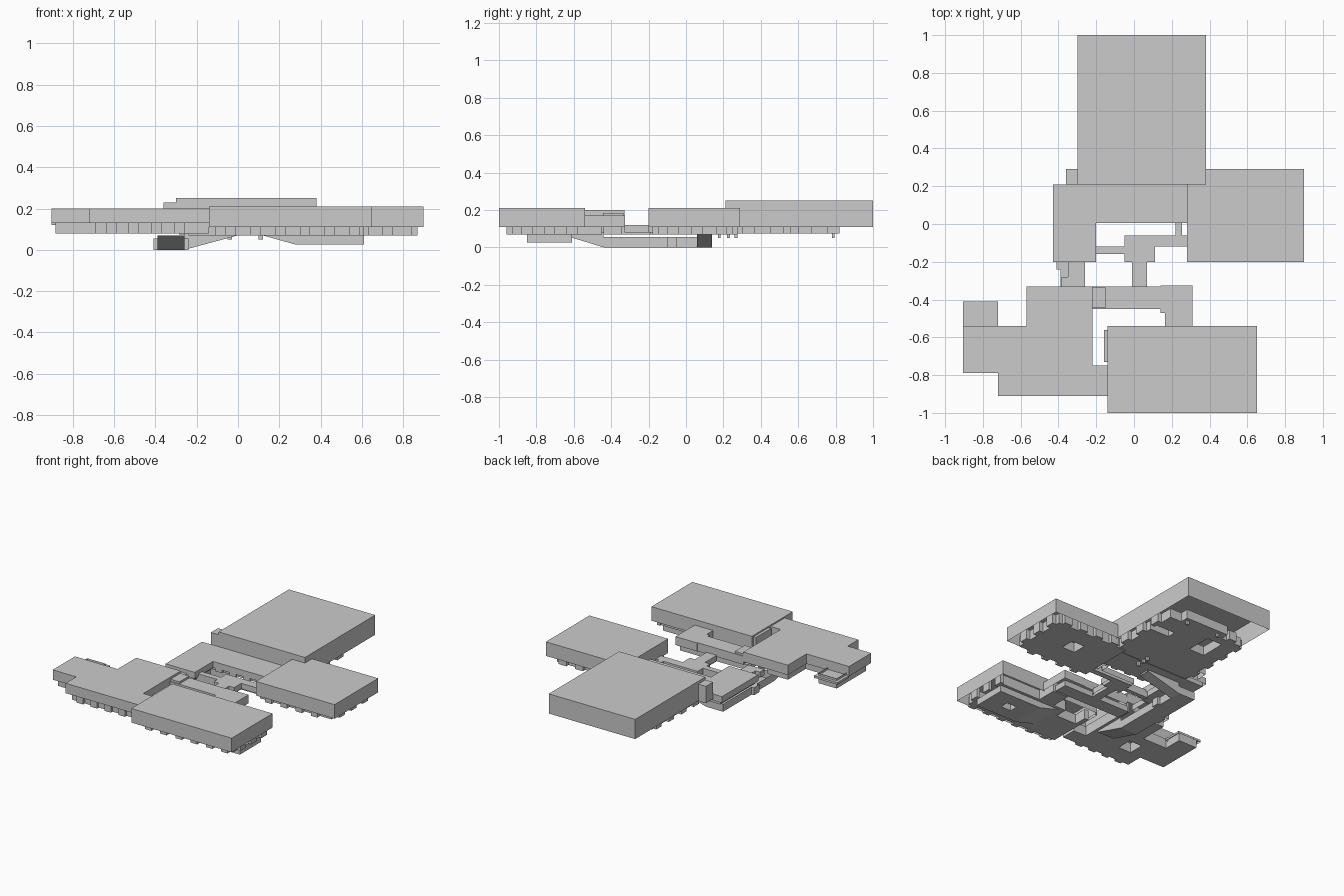
import bpy, bmesh

if "Cube" in bpy.data.objects:
    bpy.data.objects.remove(bpy.data.objects["Cube"])


def make_object(name, bm):
    bmesh.ops.remove_doubles(bm, verts=bm.verts, dist=1e-5)
    bmesh.ops.dissolve_limit(bm, angle_limit=0.01, verts=bm.verts, edges=bm.edges)
    bmesh.ops.recalc_face_normals(bm, faces=bm.faces)
    mesh = bpy.data.meshes.new(name)
    bm.to_mesh(mesh)
    bm.free()
    obj = bpy.data.objects.new(name, mesh)
    bpy.context.collection.objects.link(obj)
    return obj


def rect_shell(name, rects, sheet_z, edge_z, holes=()):
    """Union of (x0, x1, y0, y1) rectangles minus holes: a flat sheet at
    sheet_z with walls along every outline running to edge_z."""
    both = list(rects) + list(holes)
    xs = sorted({v for r in both for v in r[:2]})
    ys = sorted({v for r in both for v in r[2:]})

    def inside(i, j):
        if not (0 <= i < len(xs) - 1 and 0 <= j < len(ys) - 1):
            return False
        cx, cy = (xs[i] + xs[i + 1]) / 2, (ys[j] + ys[j + 1]) / 2
        hit = lambda r: r[0] < cx < r[1] and r[2] < cy < r[3]
        return any(map(hit, rects)) and not any(map(hit, holes))

    bm = bmesh.new()

    def quad(pts):
        bm.faces.new([bm.verts.new(p) for p in pts])

    for i in range(len(xs) - 1):
        for j in range(len(ys) - 1):
            if not inside(i, j):
                continue
            a, b, c, d = xs[i], xs[i + 1], ys[j], ys[j + 1]
            quad([(a, c, sheet_z), (b, c, sheet_z), (b, d, sheet_z), (a, d, sheet_z)])
            sides = [((a, c), (b, c), i, j - 1), ((b, c), (b, d), i + 1, j),
                     ((b, d), (a, d), i, j + 1), ((a, d), (a, c), i - 1, j)]
            for p, q, ni, nj in sides:
                if not inside(ni, nj):
                    quad([(*p, sheet_z), (*q, sheet_z), (*q, edge_z), (*p, edge_z)])
    return make_object(name, bm)


def ramp(name, axis, start, end, side0, side1, z0, z1, top):
    """Sloped floor running along an axis, with a wall on each side."""
    put = (lambda t, s, z: (t, s, z)) if axis == 'x' else (lambda t, s, z: (s, t, z))
    bm = bmesh.new()
    quads = [[(start, side0, z0), (end, side0, z1), (end, side1, z1), (start, side1, z0)]]
    for s in (side0, side1):
        quads.append([(start, s, z0), (end, s, z1), (end, s, top), (start, s, top + 0.001)])
    for q in quads:
        bm.faces.new([bm.verts.new(put(*p)) for p in q])
    return make_object(name, bm)


def alcoves(start, step, count, width, lo, hi, axis='x'):
    """Row of small recesses to break up a room outline."""
    out = []
    for k in range(count):
        a = round(start + k * step, 3)
        b = round(a + width, 3)
        out.append((a, b, lo, hi) if axis == 'x' else (lo, hi, a, b))
    return out


# Roof shells, open underneath
rect_shell("north_roof", [(-.30, .38, .21, 1.0)], .25, .11)
rect_shell("north_roof_side_box", [(-.36, -.30, .21, .29)], .23, .11)
rect_shell("east_roof", [(.28, .90, -.20, .29)], .21, .11)
rect_shell("centre_roof", [(-.43, .28, .005, .21), (-.43, -.20, -.20, .21)], .145, .10)
rect_shell("south_roof", [(-.14, .65, -1.0, -.54)], .21, .11)
rect_shell("south_roof_side_box", [(-.16, -.14, -.73, -.56)], .20, .11)
rect_shell("west_roof", [(-.57, -.22, -.91, -.33), (-.72, -.14, -.91, -.75),
                         (-.72, -.22, -.91, -.54), (-.905, -.72, -.79, -.54)], .20, .13)
rect_shell("west_annex_roof", [(-.905, -.72, -.54, -.41)], .135, .12)

# Low covered corridors
rect_shell("south_corridor_roof", [(-.22, .31, -.45, -.33), (.165, .31, -.54, -.325),
                                   (.14, .165, -.47, -.325)], .17, .11)
rect_shell("south_corridor_step", [(-.22, -.15, -.445, -.335)], .185, .17)
rect_shell("court_corridor_roof", [(-.01, .07, -.33, -.20), (-.05, .11, -.20, -.06),
                                   (.11, .28, -.12, -.06), (-.20, -.05, -.16, -.12),
                                   (.22, .255, -.06, .005)], .12, .08)
rect_shell("west_link_roof", [(-.35, -.26, -.33, -.20), (-.385, -.26, -.33, -.28)], .12, .08)

# North hall floor
rect_shell("north_floor",
           [(-.26, .33, .21, .76), (-.10, .24, .76, .82), (-.20, -.14, .76, .79)]
           + alcoves(.26, .14, 4, .06, -.285, -.26, 'y')
           + alcoves(.30, .15, 3, .07, .33, .36, 'y'),
           .075, .14, holes=[(-.15, -.03, .52, .70), (.18, .33, .56, .62)])
# East hall floor
rect_shell("east_floor",
           [(.28, .84, -.15, .25)] + alcoves(.34, .12, 4, .05, -.18, -.15)
           + alcoves(.36, .13, 4, .06, .25, .275) + alcoves(-.10, .13, 3, .06, .84, .87, 'y'),
           .07, .14, holes=[(.52, .62, .02, .12)])
# Centre floor, with an opening above the sloped passage
rect_shell("centre_floor",
           [(-.41, -.22, -.19, .20), (-.22, .28, .02, .20)]
           + alcoves(-.18, .11, 4, .05, .006, .02),
           .08, .13, holes=[(-.26, 0, .06, .14)])
# South hall floor, with an opening for the sunken pit
rect_shell("south_floor",
           [(-.11, .61, -.93, -.59), (.18, .30, -.59, -.45)]
           + alcoves(-.06, .12, 6, .05, -.96, -.93) + alcoves(-.88, .12, 3, .06, .61, .635, 'y'),
           .07, .14, holes=[(.12, .61, -.85, -.61), (-.08, .08, -.68, -.59)])
# West hall floor
rect_shell("west_floor",
           [(-.55, -.24, -.88, -.36), (-.69, -.14, -.88, -.77), (-.69, -.24, -.88, -.56),
            (-.885, -.69, -.76, -.56), (-.885, -.74, -.56, -.43)]
           + alcoves(-.64, .11, 4, .05, -.90, -.88),
           .08, .15, holes=[(-.39, -.26, -.67, -.36), (-.60, -.50, -.75, -.64)])
# Corridor floors
rect_shell("corridor_floor", [(-.24, .29, -.44, -.345), (0, .06, -.345, -.18),
                              (-.04, .10, -.19, -.07), (.10, .28, -.11, -.07),
                              (-.22, -.04, -.155, -.125)], .07, .11)

# Sunken pit with its slope
rect_shell("pit_floor", [(.28, .61, -.85, -.61)], .025, .07, holes=[(.40, .48, -.76, -.70)])
ramp("pit_slope", 'x', .12, .28, -.85, -.61, .07, .025, .07)

# Lower tunnel and its two slopes
rect_shell("tunnel_floor", [(-.39, -.26, -.44, .14), (-.41, -.39, -.24, -.18),
                            (-.26, -.24, -.10, -.05)], 0, .055)
ramp("tunnel_south_slope", 'y', -.67, -.44, -.39, -.26, .07, 0, .08)
ramp("tunnel_east_slope", 'x', 0, -.26, .06, .14, .07, 0, .08)

# Small supports hanging below the floors
for n, (x, y) in enumerate([(.1, .17), (.1, .22), (.1, .26), (.2, .78), (-.05, .78)]):
    rect_shell(f"support_{n}", [(x, x + .02, y, y + .015)], .05, .08)
